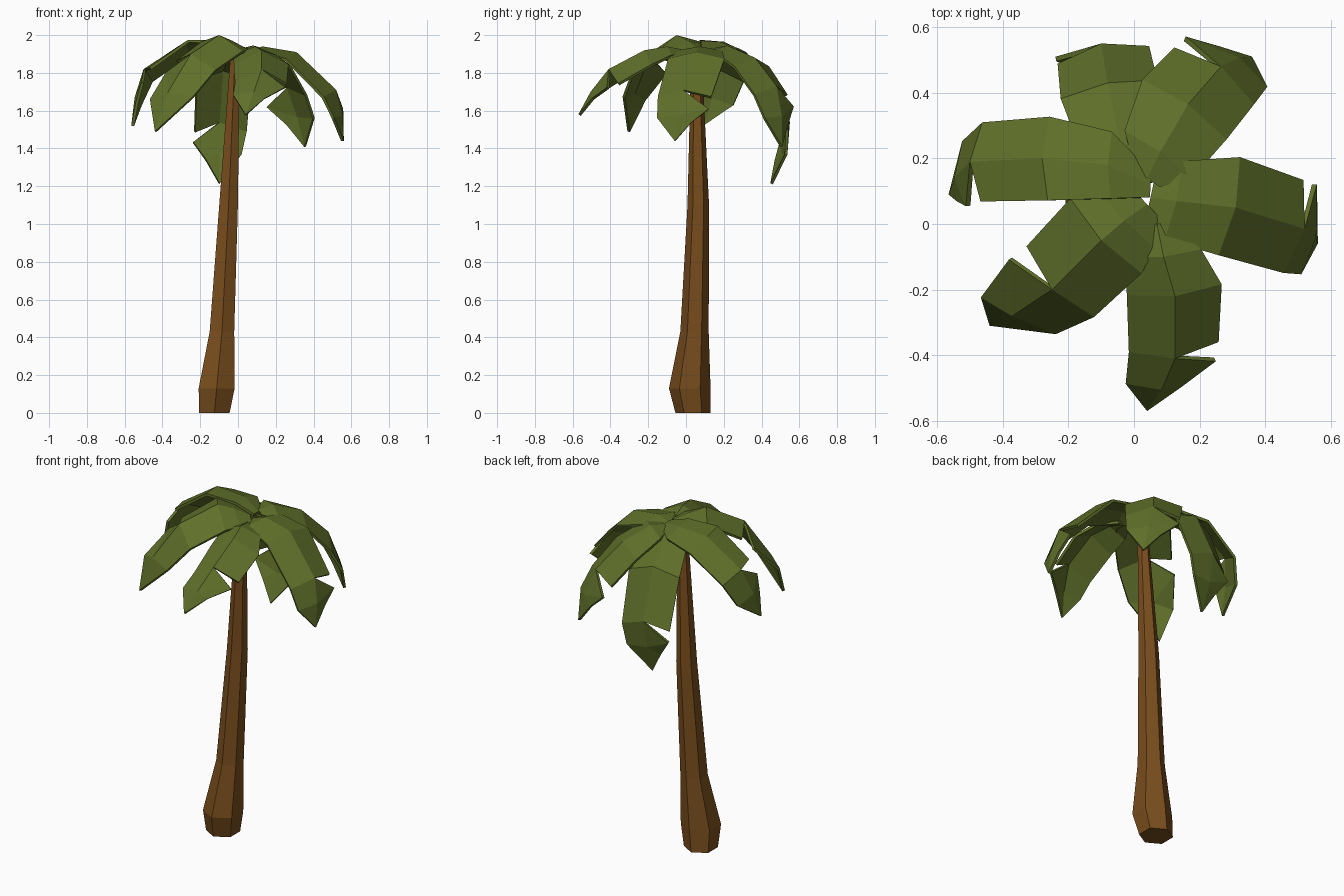
import bpy, bmesh, math
from mathutils import Vector

cube = bpy.data.objects.get("Cube")
if cube:
    bpy.data.objects.remove(cube, do_unlink=True)


def make_material(name, colour):
    mat = bpy.data.materials.new(name)
    mat.use_nodes = True
    mat.diffuse_color = colour
    mat.node_tree.nodes["Principled BSDF"].inputs["Base Color"].default_value = colour
    return mat


bark = make_material("bark brown", (0.19, 0.075, 0.012, 1))
leaf = make_material("leaf green", (0.116, 0.161, 0.023, 1))


def finish(name, bm, material):
    mesh = bpy.data.meshes.new(name)
    bm.to_mesh(mesh)
    bm.free()
    mesh.materials.append(material)
    obj = bpy.data.objects.new(name, mesh)
    bpy.context.collection.objects.link(obj)
    return obj


# Trunk: leaning six-sided column with a swollen foot
def make_trunk(rings, sides=6):
    bm = bmesh.new()
    loops = []
    for x, y, z, radius in rings:
        loop = []
        for k in range(sides):
            angle = math.tau * k / sides + math.pi / 2
            loop.append(bm.verts.new((x + radius * math.cos(angle),
                                      y + radius * math.sin(angle), z)))
        loops.append(loop)
    for low, high in zip(loops, loops[1:]):
        for k in range(sides):
            n = (k + 1) % sides
            bm.faces.new((low[k], low[n], high[n], high[k]))
    bm.faces.new(loops[0][::-1])
    bm.faces.new(loops[-1])
    finish("trunk", bm, bark)


make_trunk([
    (-0.125, 0.037, 0, 0.093),
    (-0.113, 0.02, 0.13, 0.11),
    (-0.085, 0.045, 0.43, 0.075),
    (-0.05, 0.065, 1.1, 0.057),
    (-0.015, 0.055, 1.9, 0.028),
])

# Half width, backward sweep of the edges and share of fold along a frond
SECTIONS = ((0.045, 0, 0.2), (0.12, 0.01, 0.6), (0.15, 0.02, 1), (0.142, 0.035, 1))


# Frond: folded strip along a rib, with a drooping tip split off on one side.
# Fold lowers both edges, roll lifts the notched edge and lowers the other,
# and flare rounds out the tip.
def make_frond(name, rib, scale=1.0, notch=1, fold=0.05, roll=0.0, flare=0.0):
    points = [Vector(p) for p in rib]
    forward = points[3] - points[1]
    forward.z = 0
    forward.normalize()
    side = Vector((-forward.y, forward.x, 0)) * notch
    up = Vector((0, 0, 1))
    bm = bmesh.new()

    def vert(p):
        return bm.verts.new(p)

    def face(*verts):
        bm.faces.new(verts if notch > 0 else verts[::-1])

    # Main blade
    rows = []
    for p, (width, sweep, share) in zip(points, SECTIONS):
        out = side * width * scale + up * roll * share
        back = forward * sweep + up * fold * share
        rows.append((vert(p + out - back), vert(p), vert(p - out - back)))
    for (l0, m0, r0), (l1, m1, r1) in zip(rows, rows[1:]):
        face(l0, m0, m1, l1)
        face(m0, r0, r1, m1)

    # Drooping tip
    base, end = points[3], points[4]
    reach = side * SECTIONS[3][0] * scale + up * roll

    def along(t, across, drop=0.0, bulge=0.0):
        return vert(base.lerp(end, t) + reach * across + forward * bulge - up * drop)

    shoulder = along(0.15, 1, 0.06)
    cheek = along(0.6, 0.5 + flare * 4, 0.01, flare)
    ridge = along(0.5, 0, 0, 0.015 + flare / 2)
    edge = along(0.4, -0.85, 0.04)
    tip = vert(end)
    mid, right = rows[3][1:]
    face(mid, right, edge, ridge)
    face(ridge, edge, tip)
    face(shoulder, mid, ridge)
    face(shoulder, ridge, cheek)
    face(cheek, ridge, tip)

    obj = finish(name, bm, leaf)
    solid = obj.modifiers.new("thickness", "SOLIDIFY")
    solid.thickness = 0.015
    solid.offset = -1


make_frond("front_frond", [
    (0.07, 0, 1.92), (0.09, -0.1, 1.94), (0.125, -0.22, 1.92),
    (0.125, -0.41, 1.82), (0.04, -0.57, 1.58)], 0.97, fold=0.075)
make_frond("front_right_frond", [
    (0.04, 0.06, 1.93), (-0.03, 0.01, 1.97), (-0.1, -0.05, 2),
    (-0.25, -0.2, 1.9), (-0.44, -0.31, 1.49)], 1.05, -1, 0.06, 0.025, 0.045)
make_frond("right_frond", [
    (0.05, 0.12, 1.93), (-0.08, 0.18, 1.965), (-0.28, 0.2, 1.965),
    (-0.5, 0.19, 1.82), (-0.565, 0.09, 1.52)], 0.85, fold=0.025, roll=0.035)
make_frond("back_right_frond", [
    (0.02, 0.12, 1.92), (-0.04, 0.24, 1.92), (-0.08, 0.43, 1.82),
    (-0.1, 0.55, 1.54), (-0.1, 0.46, 1.21)])
make_frond("back_left_frond", [
    (0.04, 0.14, 1.93), (0.08, 0.22, 1.945), (0.165, 0.365, 1.88),
    (0.265, 0.48, 1.73), (0.36, 0.51, 1.41)], 1.05, fold=0.045)
make_frond("left_frond", [
    (0.05, 0.08, 1.91), (0.13, 0.07, 1.94), (0.31, 0.05, 1.91),
    (0.52, -0.015, 1.71), (0.56, -0.06, 1.44)], 1.02, fold=0.035)
